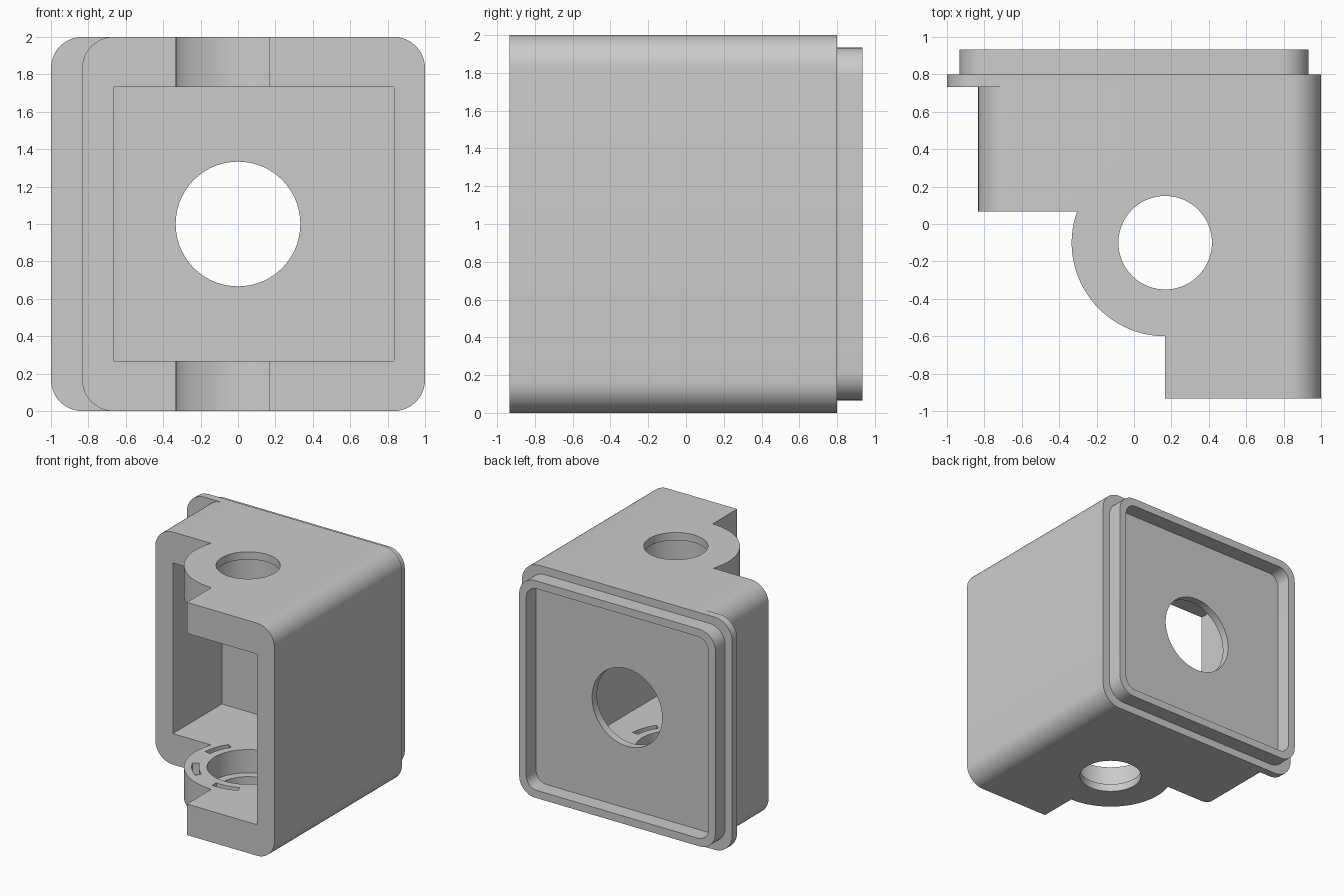
import bpy
import bmesh
from math import sin, cos, pi, radians
from mathutils import Vector

U = 1 / 15                      # design module: every wall is a multiple of it
CX, CY = 2.5 * U, -1.5 * U      # axis of the vertical bore

if "Cube" in bpy.data.objects:
    bpy.data.objects.remove(bpy.data.objects["Cube"])

grey = bpy.data.materials.new("light grey plastic")
grey.use_nodes = True
grey.diffuse_color = (0.6, 0.6, 0.6, 1)
grey.node_tree.nodes["Principled BSDF"].inputs["Base Color"].default_value = grey.diffuse_color


def arc(cx, cy, r, start, end, steps):
    angles = [radians(start + (end - start) * i / steps) for i in range(steps + 1)]
    return [(cx + r * cos(a), cy + r * sin(a)) for a in angles]


def rounded_rect(x0, x1, z0, z1, r):
    corners = [(x1 - r, z1 - r), (x0 + r, z1 - r), (x0 + r, z0 + r), (x1 - r, z0 + r)]
    return [p for i, (x, z) in enumerate(corners) for p in arc(x, z, r, 90 * i, 90 * i + 90, 12)]


def circle(cx, cy, r):
    return arc(cx, cy, r, 0, 360, 72)[:-1]


def prism(name, outline, lo, hi, axis):
    """Extrude an outline along y (outline in x, z) or along z (outline in x, y)."""
    place = (lambda a, b: (a, lo, b)) if axis == "y" else (lambda a, b: (a, b, lo))
    along = Vector((0, hi - lo, 0)) if axis == "y" else Vector((0, 0, hi - lo))
    bm = bmesh.new()
    face = bm.faces.new([bm.verts.new(place(a, b)) for a, b in outline])
    top = bmesh.ops.extrude_face_region(bm, geom=[face], use_keep_orig=True)["geom"]
    bmesh.ops.translate(bm, vec=along, verts=[v for v in top if isinstance(v, bmesh.types.BMVert)])
    bmesh.ops.recalc_face_normals(bm, faces=bm.faces)
    mesh = bpy.data.meshes.new(name)
    bm.to_mesh(mesh)
    bm.free()
    mesh.materials.append(grey)
    obj = bpy.data.objects.new(name, mesh)
    bpy.context.collection.objects.link(obj)
    return obj


def select(obj):
    bpy.ops.object.select_all(action="DESELECT")
    obj.select_set(True)
    bpy.context.view_layer.objects.active = obj


def cut(obj, outline, lo, hi, axis):
    cutter = prism("cutter", outline, lo, hi, axis)
    mod = obj.modifiers.new("cut", "BOOLEAN")
    mod.operation, mod.solver, mod.object = "DIFFERENCE", "EXACT", cutter
    select(obj)
    bpy.ops.object.modifier_apply(modifier=mod.name)
    bpy.data.objects.remove(cutter)


def rect(x0, x1, z0, z1):
    return [(x0, z0), (x1, z0), (x1, z1), (x0, z1)]


# Housing: rounded box, hollow and open at the front
housing = prism("housing", rounded_rect(-12.5 * U, 1, 0, 2, 2.5 * U), -14 * U, 11 * U, "y")
cut(housing, rect(-10 * U, 12.5 * U, 4 * U, 26 * U), -2, 2, "y")

# Cut away the front corner, leaving the round boss
corner = [(-2, U)] + arc(CX, CY, 0.5, 160.53, 270, 36) + [(CX, -2), (-2, -2)]
cut(housing, corner, -1, 3, "z")

# Bore through both plates, widened inside behind a thin lip
cut(housing, circle(CX, CY, 0.25), -1, 3, "z")
cut(housing, circle(CX, CY, 0.32), U, 2 - U, "z")

# Ring of curved slots on the inner faces of the plates
for i in range(6):
    mid = 40 + 60 * i
    slot = arc(CX, CY, 0.44, mid - 15, mid + 15, 8) + arc(CX, CY, 0.385, mid + 15, mid - 15, 8)
    cut(housing, slot, 2.5 * U, 2 - 2.5 * U, "z")

# Back plate with the round opening
back_plate = prism("back_plate", rounded_rect(-1, 1, 0, 2, 2.5 * U), 11 * U, 12 * U, "y")
cut(back_plate, circle(0, 1, 5 * U), 0, 2, "y")

# Raised rim around the back
rim = prism("back_rim", rounded_rect(-14 * U, 14 * U, U, 29 * U, 0.15), 12 * U, 14 * U, "y")
cut(rim, rounded_rect(-13 * U, 13 * U, 2 * U, 28 * U, 0.1), 0, 2, "y")

for part in (housing, back_plate, rim):
    select(part)
    bpy.ops.object.shade_smooth_by_angle(angle=radians(30))
